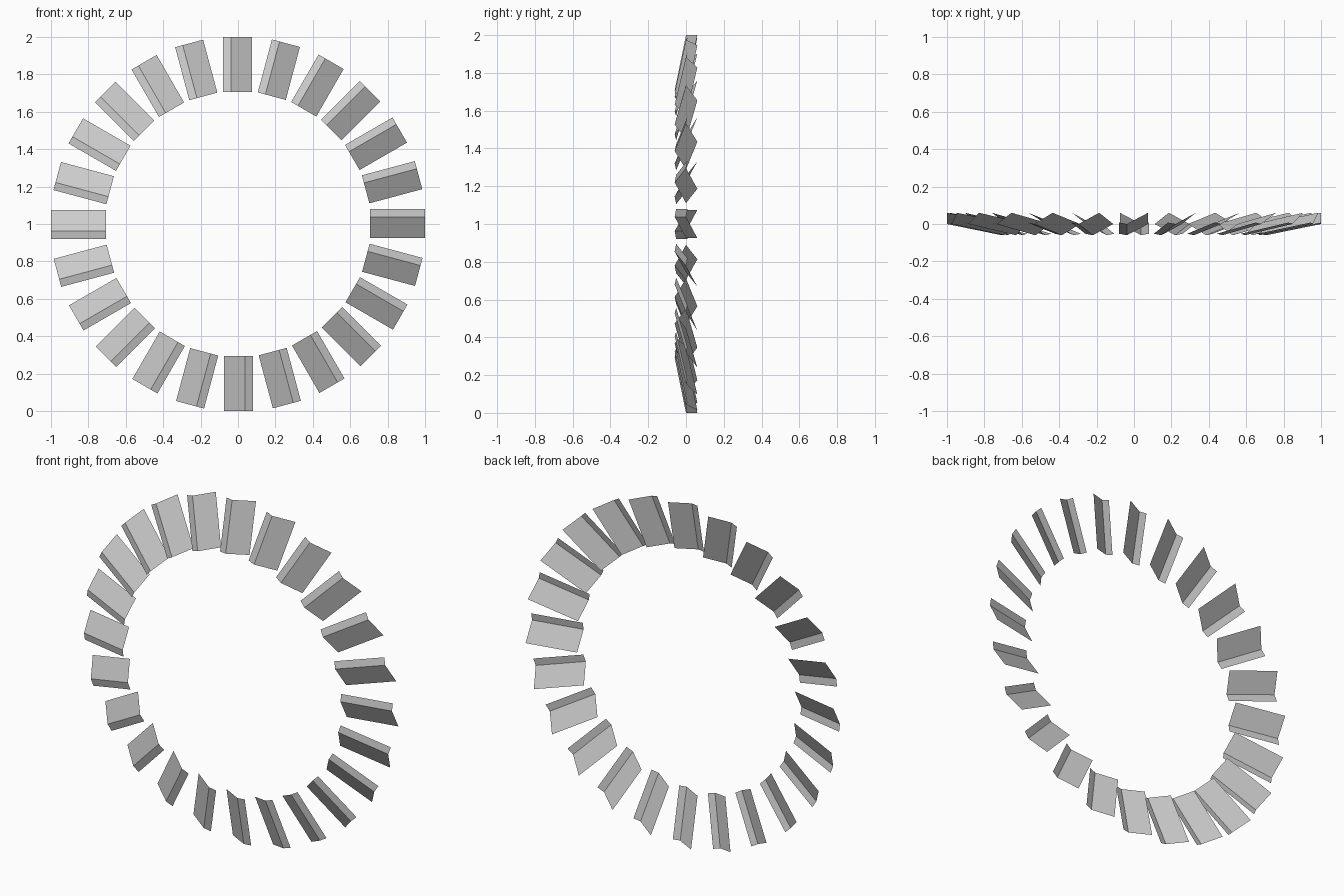
import bpy
import math

if "Cube" in bpy.data.objects:
    bpy.data.objects.remove(bpy.data.objects["Cube"])

COUNT = 24
R_IN, R_OUT = 0.707, 1.0
CENTRE_Z = 1.0
# folded cross-section: (tangential offset, depth) for narrow lip, crease, wide vane
PROFILE = [(0.08, 0.008), (0.038, 0.0), (-0.075, 0.06)]
RADIAL_LEAN = 0.06  # inner end sits further forward


def make_blade(index):
    a = 2 * math.pi * index / COUNT
    c, s = math.cos(a), math.sin(a)
    verts = []
    for r, shift in ((R_OUT, 0.0), (R_IN, -RADIAL_LEAN)):
        for t, y in PROFILE:
            verts.append((r * c - t * s, y + shift, CENTRE_Z + r * s + t * c))
    mesh = bpy.data.meshes.new("ring_blade")
    mesh.from_pydata(verts, [], [(0, 1, 4, 3), (1, 2, 5, 4)])
    mesh.update()
    blade = bpy.data.objects.new(f"ring_blade_{index + 1}", mesh)
    bpy.context.collection.objects.link(blade)


# ring of folded sheet blades
for i in range(COUNT):
    make_blade(i)
